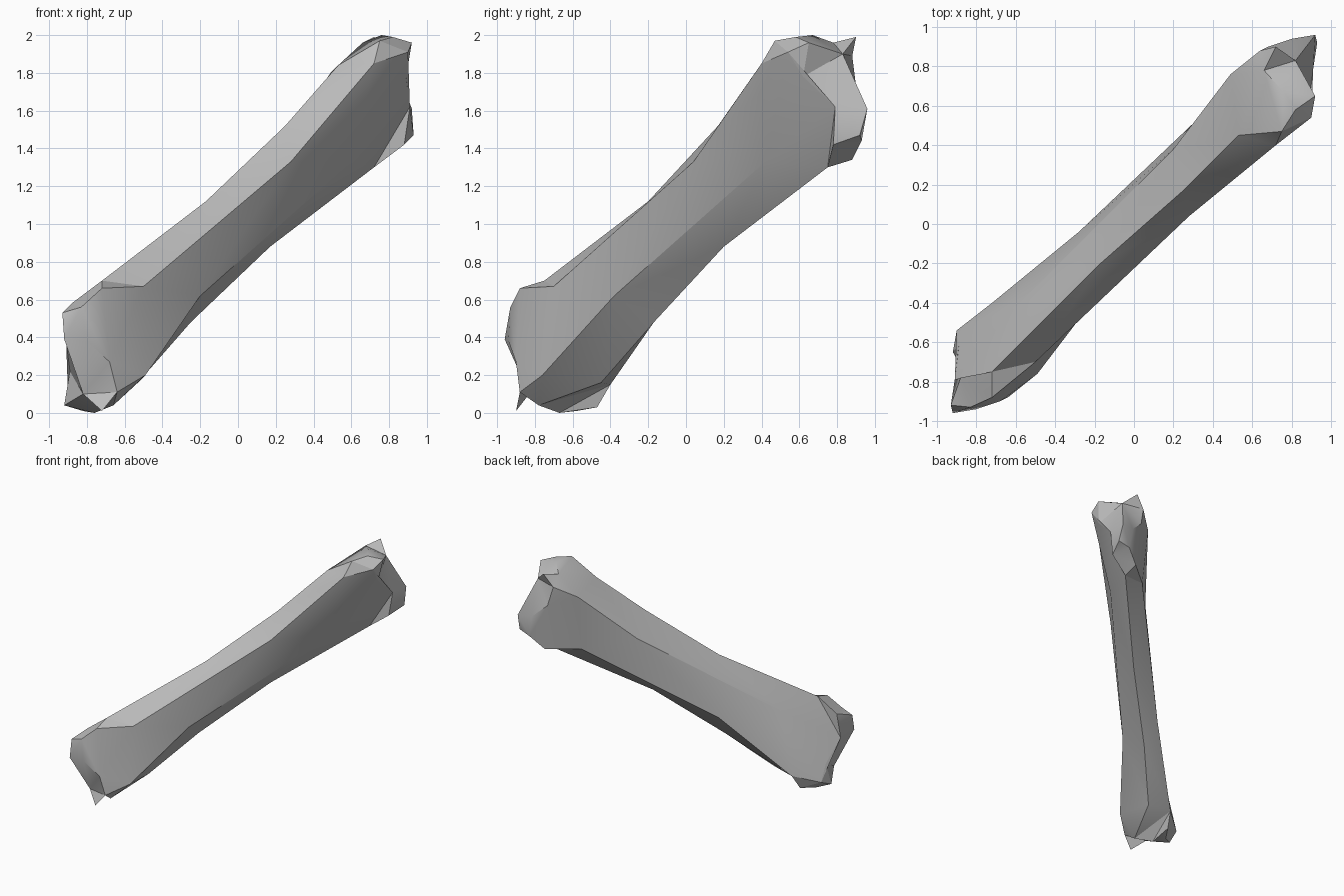
import bpy
import bmesh
import math
from mathutils import Vector

# Remove the default cube
default_cube = bpy.data.objects.get("Cube")
if default_cube:
    bpy.data.objects.remove(default_cube, do_unlink=True)

# One plain bone material
bone_grey = bpy.data.materials.new("bone grey")
bone_grey.use_nodes = True
colour = (0.5, 0.5, 0.5, 1)
bone_grey.diffuse_color = colour
bone_grey.node_tree.nodes["Principled BSDF"].inputs["Base Color"].default_value = colour

# Points that several ridges share, in hundredths from the middle of the bone
tip = (82, 83, 90)
side_swell = (60, 42, 33)
back_shaft = (20, 38, 38)
back_swell = (49, 76, 80)

# Ridges of the upper half, each from mid shaft to the tip, in order around the axis
upper_ridges = [
    [(25, 17, 52), (53, 45, 84), (66, 78, 96), (76, 67, 100), tip],                 # top
    [(28, 4, 33), (72, 40, 85), (75, 47, 97), (82, 58, 99), (92, 65, 96), tip],     # front knob
    [side_swell, (90, 54, 91), (89, 62, 78), tip],                                  # side notch
    [side_swell, (91, 79, 62), tip],                                                # side hollow
    [(17, 20, -12), (72, 75, 30), (88, 78, 42), (93, 92, 47), (92, 96, 61), tip],   # bottom
    [(50, 70, 33), (72, 88, 34), (83, 93, 44), (80, 94, 62), tip],                  # low knob
    [back_shaft, back_swell, (68, 90, 73), tip],                                    # back hollow
    [back_shaft, back_swell, (64, 88, 89), (72, 90, 99), tip],                      # back knob
]

bm = bmesh.new()
made = {}


def vert(point):
    """Return the vertex at a point, making it once only."""
    if point not in made:
        made[point] = bm.verts.new(Vector(point) / 100 + Vector((0, 0, 1)))
    return made[point]


def opposite(point):
    return tuple(-c for c in point)


def full_ridge(i):
    """Join a ridge to the point-mirrored ridge on the far side of the axis."""
    half = len(upper_ridges) // 2
    lower = upper_ridges[(i + half) % len(upper_ridges)]
    return [vert(opposite(p)) for p in reversed(lower)] + [vert(p) for p in upper_ridges[i]]


def add_triangle(a, b, c):
    if len({a, b, c}) == 3 and not bm.faces.get((a, b, c)):
        bm.faces.new((a, b, c))


def zip_ridges(left, right):
    """Fill the strip between two ridges, always taking the shorter diagonal."""
    i = j = 0
    while i < len(left) - 1 or j < len(right) - 1:
        step_left = step_right = math.inf
        if i < len(left) - 1:
            step_left = (left[i + 1].co - right[j].co).length
        if j < len(right) - 1:
            step_right = (right[j + 1].co - left[i].co).length
        if step_left < step_right:
            add_triangle(left[i], left[i + 1], right[j])
            i += 1
        else:
            add_triangle(left[i], right[j + 1], right[j])
            j += 1


# Skin the bone strip by strip
ridges = [full_ridge(i) for i in range(len(upper_ridges))]
for i, ridge in enumerate(ridges):
    zip_ridges(ridge, ridges[(i + 1) % len(ridges)])
bmesh.ops.recalc_face_normals(bm, faces=bm.faces)

mesh = bpy.data.meshes.new("bone")
bm.to_mesh(mesh)
bm.free()
mesh.materials.append(bone_grey)
bone = bpy.data.objects.new("bone", mesh)
bpy.context.collection.objects.link(bone)

# Smooth shaft with sharp ridges
bpy.ops.object.select_all(action="DESELECT")
bone.select_set(True)
bpy.context.view_layer.objects.active = bone
bpy.ops.object.shade_smooth_by_angle(angle=math.radians(30))
